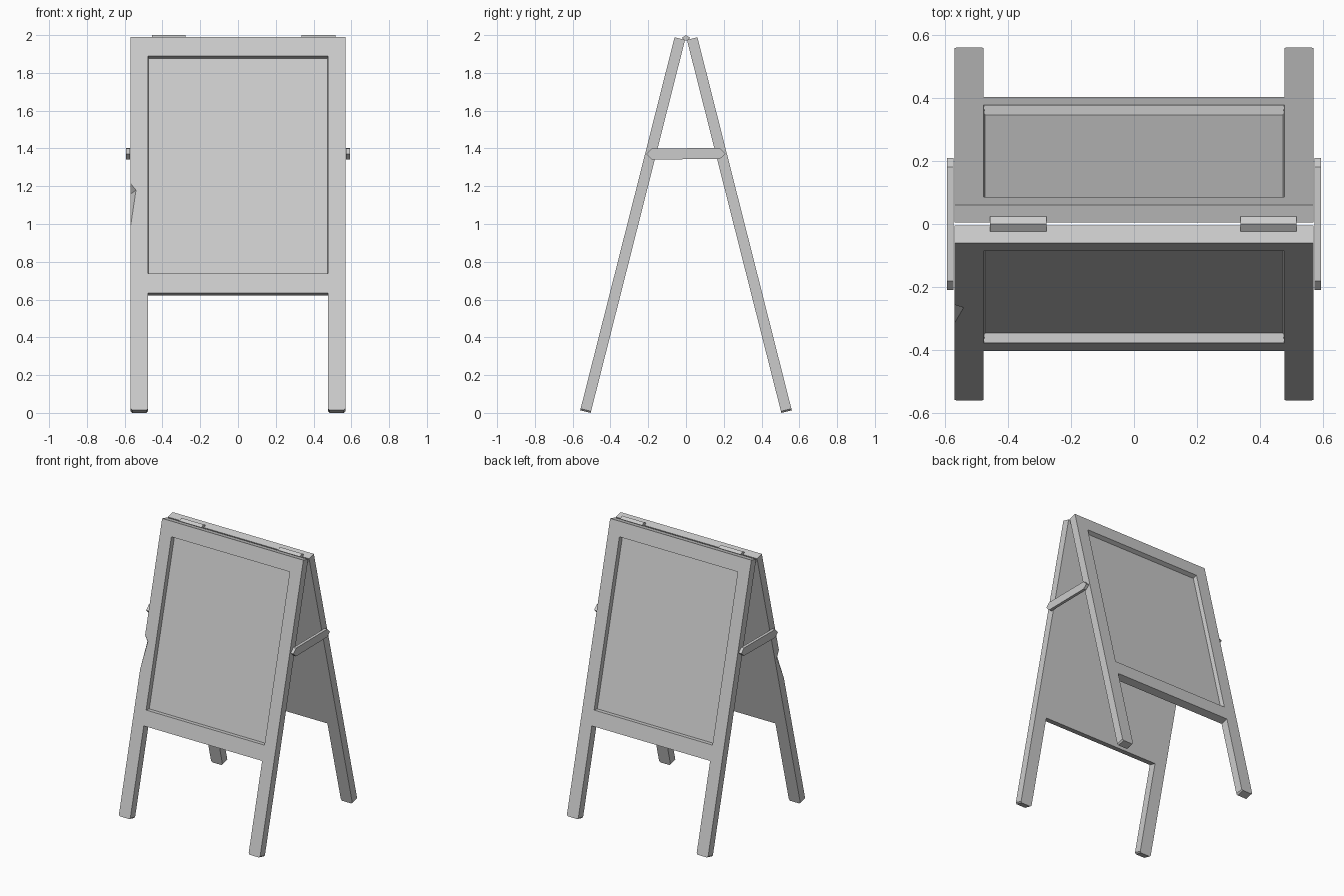
import bpy, bmesh, math
from mathutils import Matrix, Vector

cube = bpy.data.objects.get("Cube")
if cube:
    bpy.data.objects.remove(cube, do_unlink=True)

GREY = (0.6, 0.6, 0.6, 1.0)
paint = bpy.data.materials.new("light_grey")
paint.use_nodes = True
paint.diffuse_color = GREY
for node in paint.node_tree.nodes:
    if node.type == 'BSDF_PRINCIPLED':
        node.inputs["Base Color"].default_value = GREY

HALF_W, INNER_W, THICK = 0.5685, 0.4765, 0.057
LENGTH, RAIL_BOTTOM = 2.037, 0.64
RECESS_LOW, RECESS_HIGH, RECESS_DEPTH = 0.748, 1.934, 0.031
LEAN = math.radians(14.2)


def add_object(name, bm):
    bmesh.ops.recalc_face_normals(bm, faces=bm.faces[:])
    mesh = bpy.data.meshes.new(name)
    bm.to_mesh(mesh)
    bm.free()
    mesh.materials.append(paint)
    ob = bpy.data.objects.new(name, mesh)
    bpy.context.collection.objects.link(ob)
    return ob


def prism(name, outline, offset):
    """Extrude a closed outline by an offset vector."""
    bm = bmesh.new()
    face = bm.faces.new([bm.verts.new(p) for p in outline])
    moved = bmesh.ops.extrude_face_region(bm, geom=[face], use_keep_orig=True)
    verts = [g for g in moved["geom"] if isinstance(g, bmesh.types.BMVert)]
    bmesh.ops.translate(bm, verts=verts, vec=offset)
    return add_object(name, bm)


def hull(name, points):
    bm = bmesh.new()
    for p in points:
        bm.verts.new(p)
    bmesh.ops.convex_hull(bm, input=bm.verts[:])
    return add_object(name, bm)


def cut(target, cutter):
    """Subtract the cutter, bake the result and drop the cutter."""
    cutter.hide_render = True
    mod = target.modifiers.new("cut", 'BOOLEAN')
    mod.operation, mod.solver, mod.object = 'DIFFERENCE', 'EXACT', cutter
    bpy.context.view_layer.update()
    graph = bpy.context.evaluated_depsgraph_get()
    baked = bpy.data.meshes.new_from_object(target.evaluated_get(graph))
    target.modifiers.clear()
    target.data = baked
    bpy.data.objects.remove(cutter, do_unlink=True)


def make_panel(name, chipped):
    # Frame outline lying flat: two legs with clipped feet, joined by the board
    c = 0.009
    half = [(INNER_W, RAIL_BOTTOM), (INNER_W, c), (INNER_W + c, 0),
            (HALF_W - c, 0), (HALF_W, c), (HALF_W, LENGTH)]
    outline = half + [(-x, y) for x, y in reversed(half)]
    panel = prism(name, [(x, y, -THICK) for x, y in outline], (0, 0, THICK))

    # Shallow tapered recess on the outer face
    mid = (RECESS_LOW + RECESS_HIGH) / 2
    corners = [(sx * INNER_W, y) for sx in (-1, 1) for y in (RECESS_LOW, RECESS_HIGH)]
    deep = [(x * 0.992, mid + (y - mid) * 0.99, -RECESS_DEPTH) for x, y in corners]
    cut(panel, hull("recess_cutter", deep + [(x, y, z) for x, y in corners
                                             for z in (0, 0.05)]))

    # Chipped outer corner of one leg
    if chipped:
        tips = [Vector(p) for p in ((-HALF_W, 1.238, 0), (-HALF_W, 1.006, 0),
                                    (-0.54, 1.202, 0), (-HALF_W, 1.191, -0.04))]
        m = (tips[2] + tips[3]) / 2
        cut(panel, hull("chip_cutter", [m + (p - m) * 1.3 for p in tips]))

    # Stand it up, leaning toward the ridge
    panel.data.transform(Matrix.Translation((0, -0.56, 0.014))
                         @ Matrix.Rotation(math.pi / 2 - LEAN, 4, 'X'))
    return panel


make_panel("front_panel", True)
make_panel("back_panel", False).data.transform(Matrix.Rotation(math.pi, 4, 'Z'))

# Side struts with pointed ends
strut = [(-0.21, 1.37), (-0.18, 1.4), (0.18, 1.402),
         (0.21, 1.372), (0.18, 1.345), (-0.18, 1.341)]
for side, x in (("right", -0.593), ("left", 0.5715)):
    prism(side + "_strut", [(x, y, z) for y, z in strut], (0.0215, 0, 0))

# Ridge hinges sitting in the valley between the panels
hinge = [(-0.023, 1.985), (0, 2.0), (0.023, 1.985), (0, 1.97)]
for side, x in (("right", -0.456), ("left", 0.337)):
    prism(side + "_hinge", [(x, y, z) for y, z in hinge], (0.178, 0, 0))
